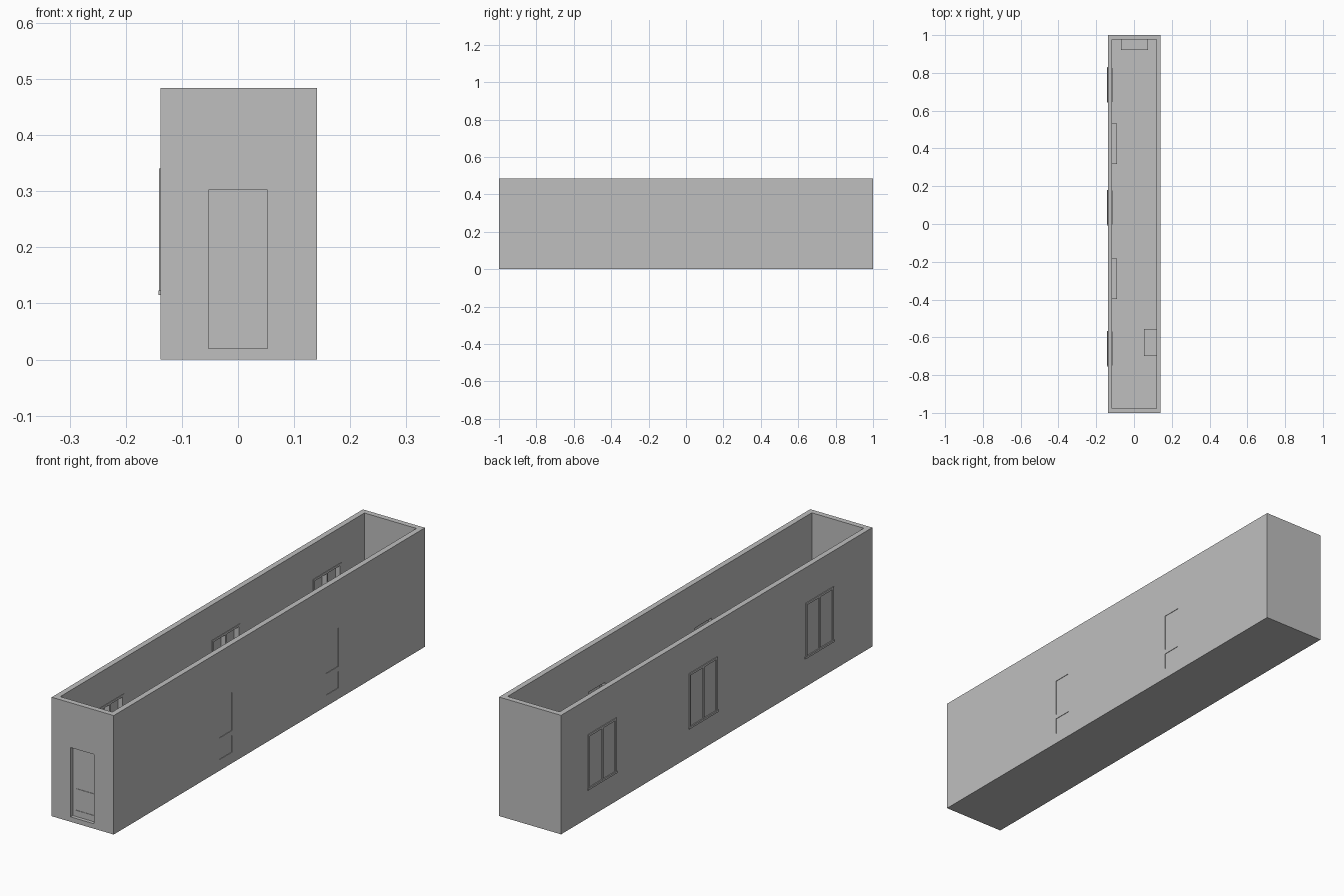
import bpy
import bmesh
from math import radians
from mathutils import Matrix, Vector

if "Cube" in bpy.data.objects:
    bpy.data.objects.remove(bpy.data.objects["Cube"], do_unlink=True)

plaster = bpy.data.materials.new("plaster_grey")
plaster.use_nodes = True
plaster.diffuse_color = (0.52, 0.52, 0.52, 1)
plaster.node_tree.nodes["Principled BSDF"].inputs["Base Color"].default_value = (0.52, 0.52, 0.52, 1)

# Main dimensions
LEFT, RIGHT, END, TOP = -0.138, 0.141, 1.0, 0.484
WALL, FLOOR = 0.0225, 0.02
IN_LEFT, IN_RIGHT, IN_END = LEFT + WALL, RIGHT - WALL, END - WALL
DOOR_W, DOOR_TOP, LEAF = 0.106, 0.302, 0.008
WIN_W, WIN_LOW, WIN_TOP = 0.18, 0.115, 0.34
FAR = 0.05  # cutter overshoot


def boxes(name, spans):
    """One object made of axis-aligned boxes, each (x0, x1, y0, y1, z0, z1)."""
    bm = bmesh.new()
    for x0, x1, y0, y1, z0, z1 in spans:
        mat = Matrix.Translation(((x0 + x1) / 2, (y0 + y1) / 2, (z0 + z1) / 2))
        mat = mat @ Matrix.Diagonal((x1 - x0, y1 - y0, z1 - z0, 1))
        bmesh.ops.create_cube(bm, size=1, matrix=mat)
    mesh = bpy.data.meshes.new(name)
    bm.to_mesh(mesh)
    bm.free()
    mesh.materials.append(plaster)
    obj = bpy.data.objects.new(name, mesh)
    bpy.context.collection.objects.link(obj)
    return obj


def cut(target, span):
    """Subtract a box from the target."""
    cutter = boxes("cutter", [span])
    cutter.hide_render = True
    mod = target.modifiers.new("cut", "BOOLEAN")
    mod.operation, mod.solver, mod.object = "DIFFERENCE", "EXACT", cutter
    bpy.context.view_layer.objects.active = target
    bpy.ops.object.modifier_apply(modifier=mod.name)
    bpy.data.objects.remove(cutter, do_unlink=True)


def door(name, location, turn):
    """Two-panel leaf; its outer face lies on local y = 0 and it extends to +y."""
    w, stile, dent = DOOR_W / 2, 0.013, 0.002
    parts = [(-w, w, dent, LEAF - dent, FLOOR, DOOR_TOP)]
    for x in (-w, w - stile):
        parts.append((x, x + stile, 0, LEAF, FLOOR, DOOR_TOP))
    for low, high in ((FLOOR, 0.045), (0.113, 0.133), (0.288, DOOR_TOP)):
        parts.append((-w + stile, w - stile, 0, LEAF, low, high))
    obj = boxes(name, parts)
    obj.data.transform(Matrix.Translation(Vector(location)) @ Matrix.Rotation(radians(turn), 4, "Z"))


def window(name, y):
    """Full-depth frame with a mullion, two panes and an outer sill."""
    x0, x1, bar, h = LEFT - 0.003, IN_LEFT + 0.002, 0.009, WIN_W / 2
    parts = [(x0, x1, y - h, y + h, low, low + bar) for low in (WIN_LOW, WIN_TOP - bar)]
    for c in (y - h + bar / 2, y, y + h - bar / 2):
        parts.append((x0, x1, c - bar / 2, c + bar / 2, WIN_LOW + bar, WIN_TOP - bar))
    boxes(name + "_frame", parts)
    boxes(name + "_sill", [(LEFT - 0.004, LEFT, y - h - 0.004, y + h + 0.004, WIN_LOW, WIN_LOW + 0.008)])
    boxes(name + "_panes", [(LEFT, LEFT + 0.003, y - h + bar, y + h - bar, WIN_LOW + bar, WIN_TOP - bar)])


# Open-topped corridor shell
shell = boxes("corridor_walls", [(LEFT, RIGHT, -END, END, 0, TOP)])
cut(shell, (IN_LEFT, IN_RIGHT, -IN_END, IN_END, FLOOR, TOP + FAR))

# Entrance door, flush with the inside of the front wall
half = DOOR_W / 2
cut(shell, (-half, half, -END - FAR, -IN_END + 0.01, FLOOR, DOOR_TOP))
door("entrance_door", (0, -IN_END - LEAF, 0), 0)

# Side doors, flush with the outside of the long wall
for name, y in (("front_side_door", -0.28), ("back_side_door", 0.403)):
    cut(shell, (IN_RIGHT - 0.01, RIGHT + FAR, y - half, y + half, FLOOR, DOOR_TOP))
    door(name, (RIGHT, y, 0), 90)

# Windows along the opposite wall
for name, y in (("front_window", -0.66), ("middle_window", 0.087), ("back_window", 0.737)):
    cut(shell, (LEFT - FAR, IN_LEFT + 0.01, y - WIN_W / 2, y + WIN_W / 2, WIN_LOW, WIN_TOP))
    window(name, y)

# Low furniture against the inner walls
for name, y in (("front_radiator", -0.29), ("back_radiator", 0.425)):
    boxes(name, [(IN_LEFT, -0.089, y - 0.107, y + 0.107, FLOOR, 0.13)])
boxes("side_cabinet", [(0.052, IN_RIGHT, -0.70, -0.557, FLOOR, 0.13)])
boxes("end_cabinet", [(-0.07, 0.074, 0.922, IN_END, FLOOR, 0.13)])
